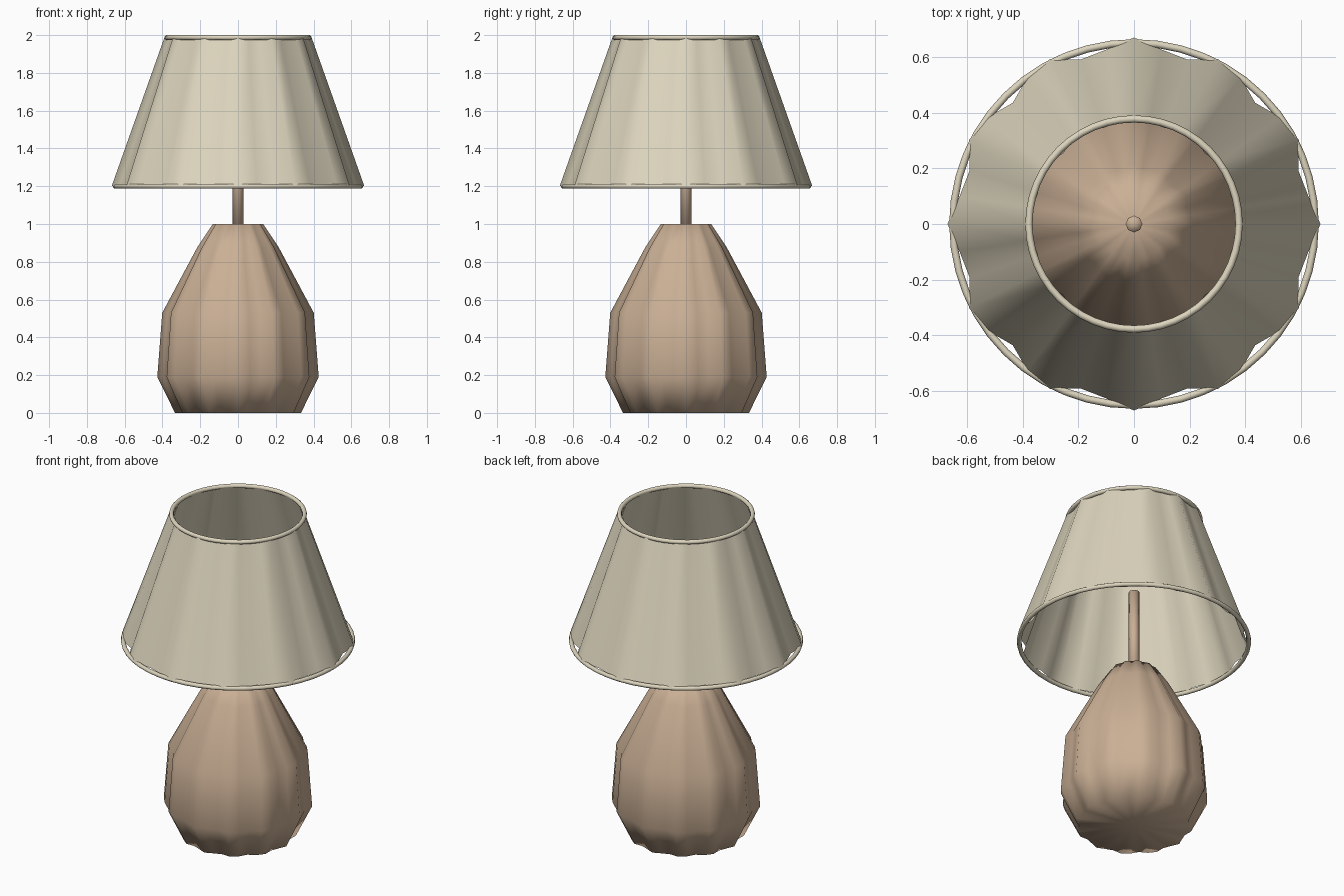
import bpy
import bmesh
from math import cos, sin, pi

cube = bpy.data.objects.get("Cube")
if cube:
    bpy.data.objects.remove(cube, do_unlink=True)


def make_material(name, rgb):
    mat = bpy.data.materials.new(name)
    mat.use_nodes = True
    mat.diffuse_color = (*rgb, 1)
    mat.node_tree.nodes["Principled BSDF"].inputs["Base Color"].default_value = (*rgb, 1)
    return mat


cream = make_material("cream_fabric", (0.72, 0.66, 0.51))
clay = make_material("tan_clay", (0.59, 0.43, 0.30))


def lathe(name, profile, mat, sides, flutes=0, depth=0.0, capped=False):
    """Spin (radius, height) points round z, with optional fluting."""
    bm = bmesh.new()
    rings = []
    for r, z in profile:
        ring = []
        for i in range(sides):
            a = 2 * pi * i / sides
            rr = r * (1 + depth * cos(flutes * a))
            ring.append(bm.verts.new((rr * cos(a), rr * sin(a), z)))
        rings.append(ring)
    for low, high in zip(rings, rings[1:]):
        for i in range(sides):
            j = (i + 1) % sides
            bm.faces.new((low[i], low[j], high[j], high[i]))
    if capped:
        # Close each end with a fan
        for ring, z, flip in ((rings[0], profile[0][1], True), (rings[-1], profile[-1][1], False)):
            centre = bm.verts.new((0, 0, z))
            for i in range(sides):
                a, b = ring[i], ring[(i + 1) % sides]
                bm.faces.new((b, a, centre) if flip else (a, b, centre))
    mesh = bpy.data.meshes.new(name)
    bm.to_mesh(mesh)
    bm.free()
    mesh.materials.append(mat)
    mesh.shade_smooth()
    obj = bpy.data.objects.new(name, mesh)
    bpy.context.collection.objects.link(obj)
    return obj


def wire_ring(name, radius, z):
    bpy.ops.mesh.primitive_torus_add(major_radius=radius, minor_radius=0.013,
                                     major_segments=48, minor_segments=10,
                                     location=(0, 0, z))
    ring = bpy.context.object
    ring.name = name
    ring.data.materials.append(cream)
    bpy.ops.object.shade_smooth()


# Fluted pottery body
body = [(0.32, 0), (0.41, 0.19), (0.385, 0.53), (0.205, 0.88), (0.128, 1.0)]
lathe("lamp_body", body, clay, 40, 12, 0.042, capped=True)

# Stem rising into the shade
lathe("stem", [(0.03, 0.98), (0.03, 1.52)], clay, 8, capped=True)

# Pleated open shade and its two wire rings
lathe("shade", [(0.642, 1.2), (0.374, 1.987)], cream, 40, 12, 0.042)
wire_ring("shade_bottom_ring", 0.65, 1.2)
wire_ring("shade_top_ring", 0.377, 1.987)
